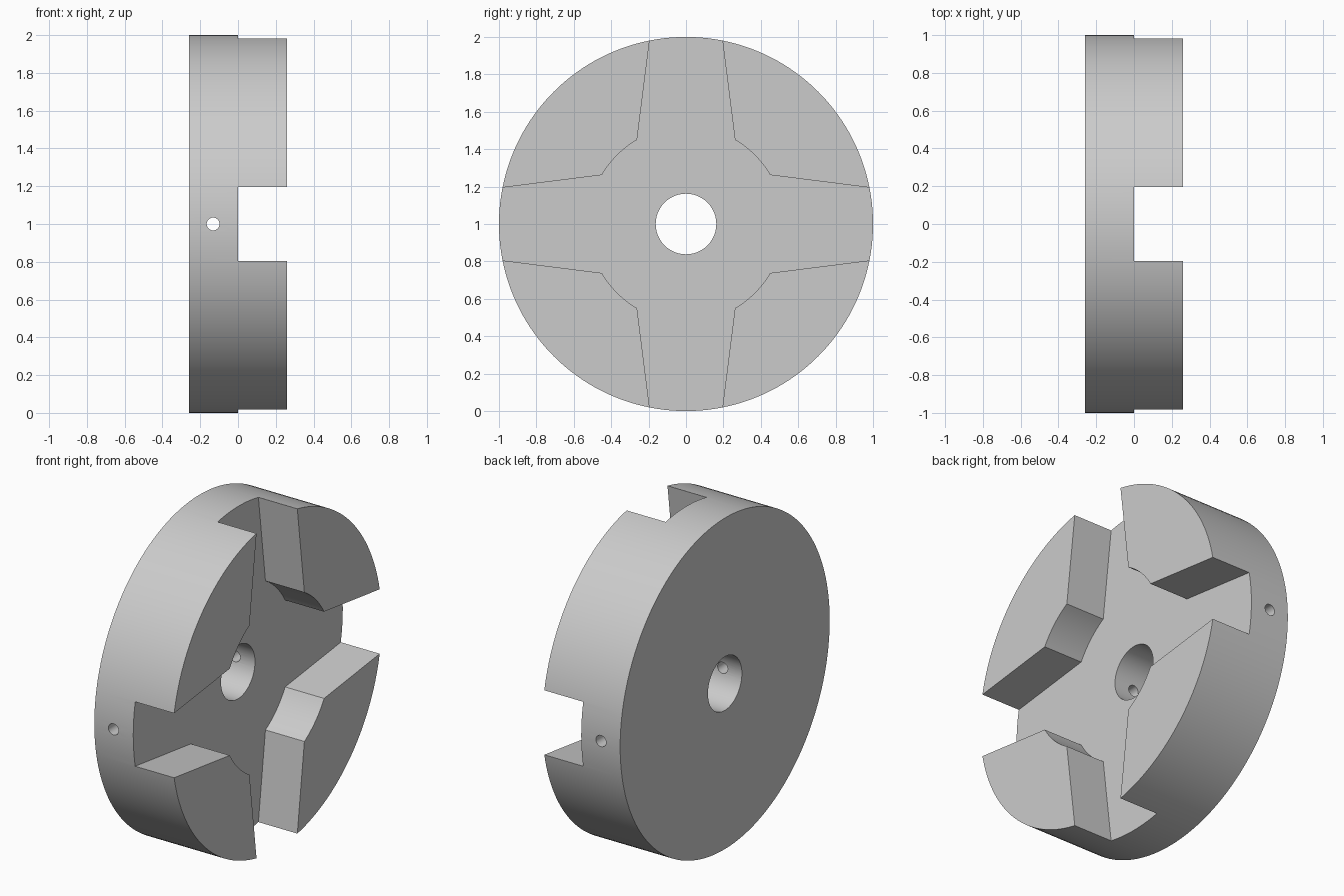
import bpy, bmesh
from math import pi, sin, cos, atan2, hypot
from mathutils import Matrix

cube = bpy.data.objects.get("Cube")
if cube:
    bpy.data.objects.remove(cube, do_unlink=True)

steel = bpy.data.materials.new("plain_grey")
steel.use_nodes = True
GREY = (0.6, 0.6, 0.6, 1)
steel.diffuse_color = GREY
steel.node_tree.nodes["Principled BSDF"].inputs["Base Color"].default_value = GREY


def prism(name, outline, x0, x1):
    """Extrude a closed (y, z) outline along x, about the hub axis."""
    bm = bmesh.new()
    face = bm.faces.new([bm.verts.new((x0, y, z + 1)) for y, z in outline])
    ext = bmesh.ops.extrude_face_region(bm, geom=[face])
    verts = [v for v in ext["geom"] if isinstance(v, bmesh.types.BMVert)]
    bmesh.ops.translate(bm, verts=verts, vec=(x1 - x0, 0, 0))
    bmesh.ops.recalc_face_normals(bm, faces=bm.faces)
    mesh = bpy.data.meshes.new(name)
    bm.to_mesh(mesh)
    bm.free()
    obj = bpy.data.objects.new(name, mesh)
    bpy.context.collection.objects.link(obj)
    mesh.materials.append(steel)
    return obj


def circle(radius, count):
    return [(radius * cos(2 * pi * i / count), radius * sin(2 * pi * i / count))
            for i in range(count)]


# Cross-shaped slot: four tapering arms joined by arcs around the hub
HALF = 0.52
OUTER, INNER = (1.16, 0.172), (0.45, 0.262)
hub_radius = hypot(*INNER)
start = atan2(INNER[1], INNER[0])
sweep = pi / 2 - 2 * start
cross = []
for k in range(4):
    a = k * pi / 2
    tip = [(OUTER[0], -OUTER[1]), OUTER]
    cross += [(u * cos(a) - v * sin(a), u * sin(a) + v * cos(a)) for u, v in tip]
    cross += [(hub_radius * cos(a + start + sweep * i / 12),
               hub_radius * sin(a + start + sweep * i / 12)) for i in range(13)]

# Disc with four raised jaws, cut from one blank
body = prism("coupling_body", circle(1, 160), -HALF / 2, HALF / 2)
slot = prism("slot_cutter", cross, 0, HALF)
bore = prism("bore_cutter", circle(0.162, 64), -HALF, HALF)

# Cross-drilled set screw hole running front to back
pin = prism("pin_hole_cutter", circle(0.034, 32), -1.2, 1.2)
pin.data.transform(Matrix.Translation((-0.132, 0, 1)) @ Matrix.Rotation(pi / 2, 4, "Z")
                   @ Matrix.Translation((0, 0, -1)))

cutters = [slot, bore, pin]
for cutter in cutters:
    mod = body.modifiers.new(cutter.name, "BOOLEAN")
    mod.operation = "DIFFERENCE"
    mod.solver = "EXACT"
    mod.object = cutter

# Bake the cuts, then drop the cutters
bpy.context.view_layer.update()
baked = bpy.data.meshes.new_from_object(
    body.evaluated_get(bpy.context.evaluated_depsgraph_get()))
body.modifiers.clear()
body.data = baked
for cutter in cutters:
    bpy.data.objects.remove(cutter, do_unlink=True)

for o in bpy.context.selected_objects:
    o.select_set(False)
body.select_set(True)
bpy.context.view_layer.objects.active = body
bpy.ops.object.shade_smooth_by_angle(angle=pi / 6)
